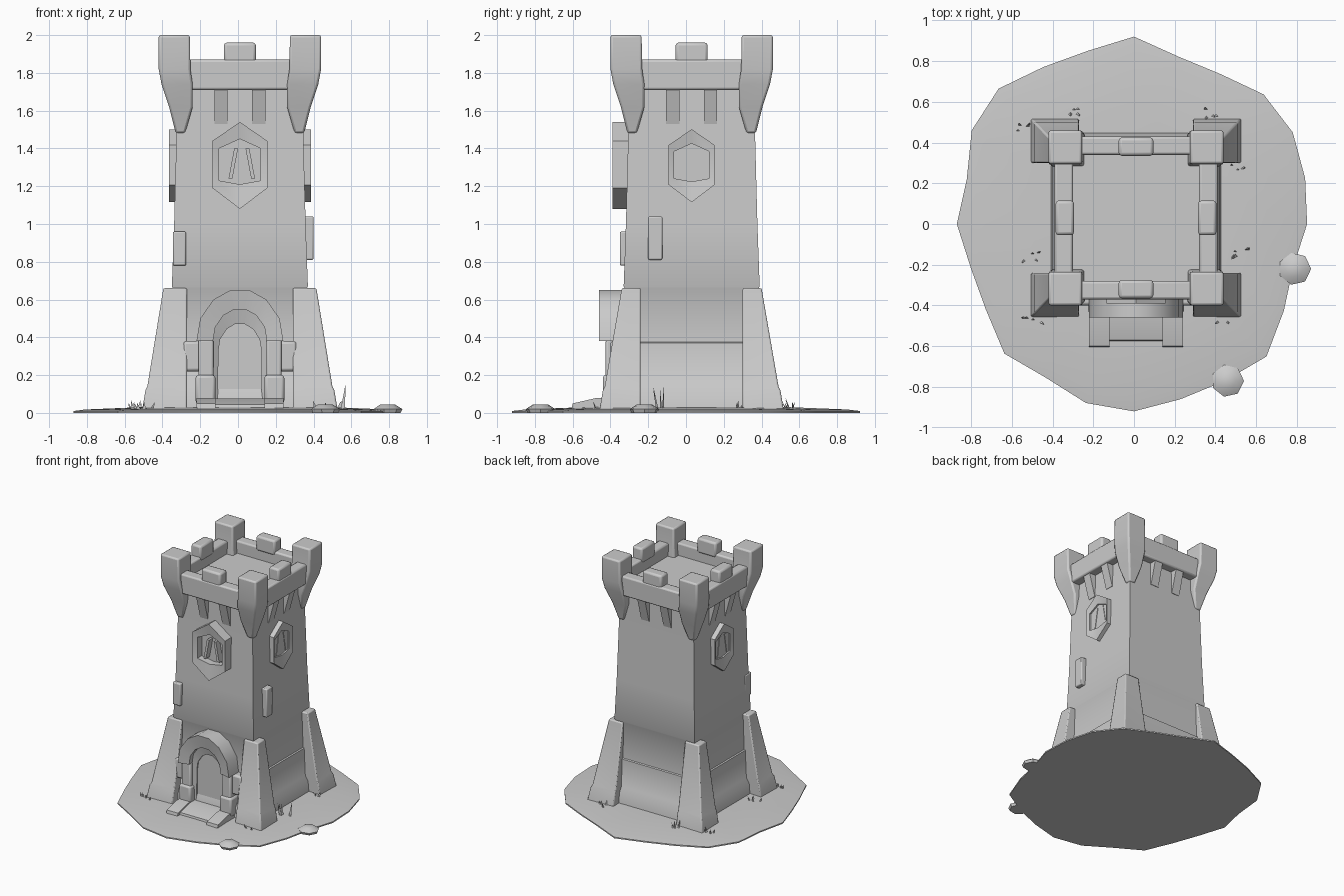
import bpy, math, random
from mathutils import Matrix, Vector

random.seed(4)
cube = bpy.data.objects.get("Cube")
if cube:
    bpy.data.objects.remove(cube, do_unlink=True)

stone = bpy.data.materials.new("grey_stone")
stone.use_nodes = True
grey = (0.6, 0.6, 0.6, 1)
stone.diffuse_color = grey
stone.node_tree.nodes["Principled BSDF"].inputs["Base Color"].default_value = grey

TOWER = Matrix.Translation((0.01, 0.03, 0))
SIDES = ("front", "left", "back", "right")


def turned(side):
    """Tower frame turned so that a front part lands on the given side."""
    return TOWER @ Matrix.Rotation(SIDES.index(side) * math.pi / 2, 4, "Z")


def build(name, verts, faces, frame=TOWER, bevel=0.0):
    mesh = bpy.data.meshes.new(name)
    mesh.from_pydata([frame @ Vector(v) for v in verts], [], faces)
    mesh.materials.append(stone)
    obj = bpy.data.objects.new(name, mesh)
    bpy.context.collection.objects.link(obj)
    bpy.ops.object.select_all(action="DESELECT")
    obj.select_set(True)
    bpy.context.view_layer.objects.active = obj
    bpy.ops.object.mode_set(mode="EDIT")
    bpy.ops.mesh.select_all(action="SELECT")
    bpy.ops.mesh.normals_make_consistent(inside=False)
    bpy.ops.object.mode_set(mode="OBJECT")
    if bevel:
        mod = obj.modifiers.new("worn_edges", "BEVEL")
        mod.width, mod.segments = bevel, 2
    bpy.ops.object.shade_smooth_by_angle(angle=math.radians(35))
    return obj


def stack(name, rings, frame=TOWER, bevel=0.0):
    """Solid through equal rings of points, closed at both ends."""
    n = len(rings[0])
    verts = [p for ring in rings for p in ring]
    faces = [tuple(range(n)), tuple(range(len(verts) - n, len(verts)))]
    for r in range(len(rings) - 1):
        for i in range(n):
            j = (i + 1) % n
            faces.append((r * n + i, r * n + j, r * n + n + j, r * n + n + i))
    return build(name, verts, faces, frame, bevel)


def rect(x0, x1, y0, y1, z):
    return [(x0, y0, z), (x1, y0, z), (x1, y1, z), (x0, y1, z)]


def box(name, x0, x1, y0, y1, z0, z1, frame=TOWER, bevel=0.0):
    return stack(name, [rect(x0, x1, y0, y1, z0), rect(x0, x1, y0, y1, z1)], frame, bevel)


def plate(name, outline, y0, y1, frame=TOWER):
    return stack(name, [[(x, y, z) for x, z in outline] for y in (y0, y1)], frame)


def surround(name, outer, inner, y0, y1, frame=TOWER, closed=True, lip=0.0):
    """Frame between two outlines, with its inner front edge set back by lip."""
    n = len(outer)
    rings = [[(a[0], y0, a[1]), (b[0], y0 + lip, b[1]), (b[0], y1, b[1]), (a[0], y1, a[1])]
             for a, b in zip(outer, inner)]
    verts = [p for ring in rings for p in ring]
    faces = [] if closed else [(0, 1, 2, 3), tuple(range(4 * n - 4, 4 * n))]
    for i in range(n if closed else n - 1):
        j = (i + 1) % n
        for k in range(4):
            m = (k + 1) % 4
            faces.append((4 * i + k, 4 * i + m, 4 * j + m, 4 * j + k))
    return build(name, verts, faces, frame)


# Ground: uneven patch of earth
radii = (85, 87, 90, 90, 85, 85, 92, 88, 89, 94, 92, 85,
         87, 83, 84, 90, 87, 91, 92, 89, 89, 92, 85, 81)


def ground_ring(scale, z):
    step = math.tau / len(radii)
    return [(r * scale / 100 * math.cos(i * step), r * scale / 100 * math.sin(i * step), z)
            for i, r in enumerate(radii)]


stack("ground", [ground_ring(1, 0), ground_ring(1, 0.01), ground_ring(0.93, 0.018),
                 ground_ring(0.6, 0.03)], Matrix())

# Tower body: stepped lower wall and tapered shaft
profile = ((0, 0.42), (0.11, 0.41), (0.15, 0.385), (0.37, 0.375), (0.375, 0.365),
           (0.66, 0.355), (0.67, 0.36), (1.0, 0.348), (1.5, 0.335), (1.76, 0.33))
stack("tower_body", [rect(-h, h, -h, h, z) for z, h in profile])

# Corners: sloping buttresses below, flared turrets above
buttress = ((0, 0.52, 0.49), (0.12, 0.5, 0.47), (0.14, 0.49, 0.46), (0.66, 0.405, 0.37))
turret = ((1.48, 0.29, 0.34), (1.62, 0.25, 0.375), (1.74, 0.25, 0.415),
          (1.82, 0.262, 0.43), (2.0, 0.265, 0.43))
for sx, depth in ((1, "left"), (-1, "right")):
    for sy, end in ((-1, "front"), (1, "back")):
        flip = TOWER @ Matrix.Diagonal((sx, sy, 1, 1))
        stack(f"buttress_{end}_{depth}", [rect(0.28, x, 0.27, y, z) for z, x, y in buttress], flip, 0.008)
        stack(f"turret_{end}_{depth}", [rect(a, b, a, b, z) for z, a, b in turret], flip, 0.012)

# Battlements: parapet, middle merlon and brackets on each side
for side in SIDES:
    frame = turned(side)
    box(f"parapet_{side}", -0.29, 0.29, -0.4, -0.31, 1.71, 1.87, frame, 0.012)
    box(f"merlon_{side}", -0.085, 0.085, -0.395, -0.305, 1.84, 1.96, frame, 0.015)
    for x in (-0.1, 0.1):
        stack(f"bracket_{side}", [rect(x - 0.035, x + 0.035, -0.338, -0.3, 1.53),
                                  rect(x - 0.035, x + 0.035, -0.39, -0.3, 1.72)], frame)
box("roof_floor", -0.32, 0.32, -0.32, 0.32, 1.7, 1.77)

# Windows: pointed frames with a pane and crossed bars
hexagon = ((0, 1.54), (0.145, 1.44), (0.145, 1.19), (0, 1.08), (-0.145, 1.19), (-0.145, 1.44))
opening = ((0, 1.45), (0.11, 1.4), (0.11, 1.23), (0, 1.21), (-0.11, 1.23), (-0.11, 1.4))
for side, front, size in (("front", -0.42, 1), ("left", -0.376, 0.84), ("right", -0.376, 0.84)):
    frame = turned(side)
    outer, inner = ([(x * size, 1.3 + (z - 1.3) * size) for x, z in shape]
                    for shape in (hexagon, opening))
    surround(f"window_frame_{side}", outer, inner, front, -0.32, frame, lip=0.012)
    plate(f"window_pane_{side}", inner, -0.352, -0.33, frame)
    for lean in (-0.03, 0.03):
        bar = [(lean * 2, 1.24), (lean * 2 + 0.02, 1.24), (lean + 0.02, 1.4), (lean, 1.4)]
        plate(f"window_bar_{side}", bar, front + 0.02, -0.34, frame)

# Doorway: arch stones, pillars, inner arch, door and step
arch = ((-0.23, 0.38), (-0.21, 0.5), (-0.14, 0.6), (-0.05, 0.65),
        (0.05, 0.65), (0.14, 0.6), (0.21, 0.5), (0.23, 0.38))
arch_inner = [(x * 0.62, 0.38 + (z - 0.38) * 0.62) for x, z in arch]
surround("door_arch", arch, arch_inner, -0.49, -0.34, closed=False, lip=0.02)
jamb = [(-0.145, 0)] + arch_inner + [(0.145, 0)]
door = [(x * 0.8, z * 0.86) for x, z in jamb]
surround("door_jamb", jamb, door, -0.43, -0.34, closed=False, lip=0.02)
plate("door", door, -0.4, -0.35)
for s, side in ((1, "left"), (-1, "right")):
    flip = TOWER @ Matrix.Diagonal((s, 1, 1, 1))
    box(f"door_pillar_{side}", 0.14, 0.22, -0.455, -0.34, 0, 0.39, flip, 0.012)
    box(f"pillar_foot_{side}", 0.13, 0.235, -0.47, -0.34, 0.05, 0.2, flip, 0.015)
    box(f"side_stone_{side}", 0.2, 0.3, -0.43, -0.34, 0.22, 0.38, flip, 0.015)
    stack(f"step_cheek_{side}", [rect(0.13, 0.23, -0.64, -0.4, 0), rect(0.13, 0.23, -0.63, -0.4, 0.05),
                                 rect(0.13, 0.23, -0.5, -0.4, 0.08)], flip)
stack("door_step", [rect(-0.14, 0.14, -0.61, -0.38, 0), rect(-0.14, 0.14, -0.6, -0.38, 0.045),
                    rect(-0.14, 0.14, -0.48, -0.38, 0.075)])

# Raised wall stones
box("wall_stone_front", -0.355, -0.285, -0.38, -0.3, 0.78, 0.96, bevel=0.008)
box("wall_stone_left", 0.3, 0.39, -0.23, -0.155, 0.81, 1.04, bevel=0.008)

# Loose rocks
for x, y in ((0.79, -0.22), (0.46, -0.77)):
    rings = [[(x + r * math.cos(a), y + r * math.sin(a), z) for a in
              (i * math.tau / 7 for i in range(7))]
             for r, z in ((0.07, 0), (0.08, 0.02), (0.04, 0.045))]
    stack("rock", rings, Matrix())

# Grass tufts around the foot
for x, y, tall in ((0.52, -0.14, 0.15), (-0.51, -0.16, 0.05), (-0.31, 0.56, 0.06), (0.5, 0.27, 0.05),
                   (-0.5, -0.47, 0.05), (0.45, -0.47, 0.05), (-0.54, 0.46, 0.05), (0.36, 0.54, 0.05)):
    for blade in range(4):
        dx, dy = random.uniform(-0.04, 0.04), random.uniform(-0.02, 0.02)
        px, py = x + dx, y + dy
        tip = (px + dx * 0.5, py + dy, 0.02 + tall * random.uniform(0.6, 1))
        base = [(px - 0.012, py, 0.01), (px + 0.012, py, 0.01), (px, py + 0.012, 0.01)]
        build("grass_blade", base + [tip], [(0, 1, 2), (0, 1, 3), (1, 2, 3), (2, 0, 3)], Matrix())
